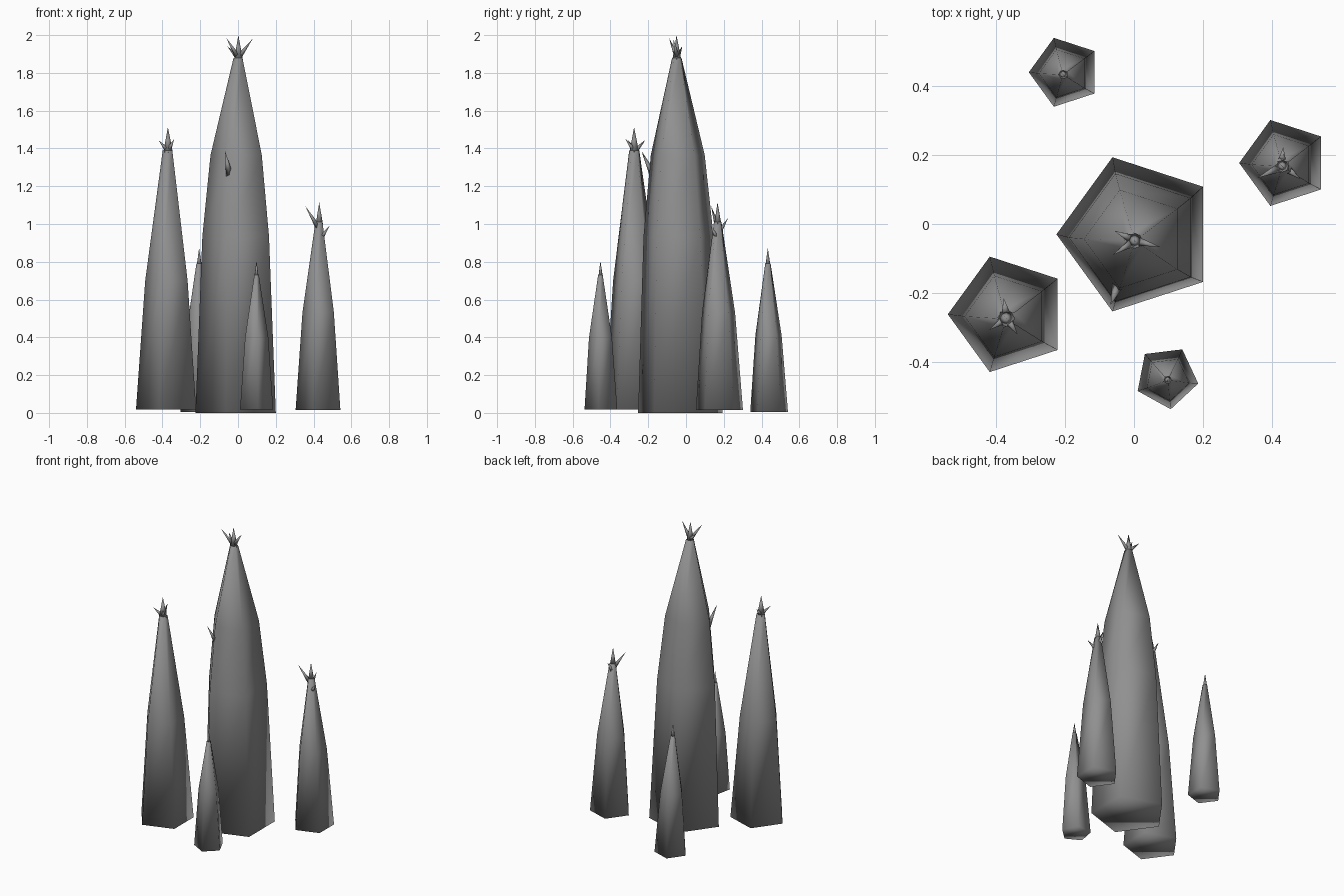
import bpy, bmesh, math
from mathutils import Vector

if "Cube" in bpy.data.objects:
    bpy.data.objects.remove(bpy.data.objects["Cube"])

# Dark grey stone
stone = bpy.data.materials.new("dark_stone")
stone.diffuse_color = (0.28, 0.28, 0.28, 1)
stone.use_nodes = True
stone.node_tree.nodes["Principled BSDF"].inputs["Base Color"].default_value = stone.diffuse_color


def finish(name, bm):
    bmesh.ops.recalc_face_normals(bm, faces=bm.faces[:])
    for f in bm.faces:
        f.smooth = True
    me = bpy.data.meshes.new(name)
    bm.to_mesh(me)
    bm.free()
    me.materials.append(stone)
    ob = bpy.data.objects.new(name, me)
    bpy.context.collection.objects.link(ob)
    return ob


def cone(name, base, tip, radius, sides):
    """Pointed cone from base to tip."""
    base, tip = Vector(base), Vector(tip)
    axis = tip - base
    bm = bmesh.new()
    bmesh.ops.create_cone(bm, cap_ends=True, segments=sides, radius1=radius,
                          radius2=0, depth=axis.length)
    bmesh.ops.translate(bm, verts=bm.verts, vec=(0, 0, axis.length / 2))
    bmesh.ops.rotate(bm, verts=bm.verts,
                     matrix=Vector((0, 0, 1)).rotation_difference(axis).to_matrix())
    bmesh.ops.translate(bm, verts=bm.verts, vec=base)
    return finish(name, bm)


def spire(name, base, tip, start_deg, rings, tip_sides=8):
    """Five-sided leaning body lofted through (z, radius) rings, plus a round tip."""
    base, tip = Vector(base), Vector(tip)

    def centre(z):
        return base.lerp(tip, (z - base.z) / (tip.z - base.z))

    bm = bmesh.new()
    loops = []
    for z, r in rings:
        c = centre(z)
        loops.append([bm.verts.new((c.x + r * math.cos(a), c.y + r * math.sin(a), z))
                      for a in (math.radians(start_deg + 72 * k) for k in range(5))])
    for lo, hi in zip(loops, loops[1:]):
        for k in range(5):
            j = (k + 1) % 5
            bm.faces.new((lo[k], lo[j], hi[j], hi[k]))
    bm.faces.new(loops[0][::-1])
    bm.faces.new(loops[-1])
    finish(name, bm)
    z, r = rings[-1]
    cone(name + "_tip", centre(z - 0.01), tip, r * 0.9, tip_sides)


def spikes(name, root, radius, tips):
    for i, t in enumerate(tips):
        cone(f"{name}_{i + 1}", root[i] if isinstance(root, list) else root, t, radius, 5)


# Spires
spire("main_spire", (0.01, -0.03, 0), (0.002, -0.05, 2.0), 180,
      [(0, 0.235), (0.935, 0.195), (1.365, 0.15), (1.88, 0.026)])
spire("left_spire", (-0.364, -0.262, 0.017), (-0.371, -0.275, 1.513), 180,
      [(0.017, 0.176), (0.70, 0.124), (1.39, 0.028)])
spire("right_spire", (0.436, 0.177, 0.015), (0.43, 0.167, 1.115), 180,
      [(0.015, 0.131), (0.53, 0.092), (1.01, 0.021)])
spire("back_spire", (-0.2, 0.44, 0.005), (-0.206, 0.433, 0.872), 180,
      [(0.005, 0.105), (0.41, 0.073), (0.79, 0.015)])
spire("front_spire", (0.095, -0.445, 0.017), (0.098, -0.453, 0.805), -11,
      [(0.017, 0.093), (0.40, 0.065), (0.73, 0.013)])

# Spikes round the tops
spikes("main_spike", (0.002, -0.048, 1.88), 0.016,
       [(-0.062, -0.09, 1.985), (0.077, -0.067, 1.98), (-0.056, -0.02, 1.94)])
spikes("left_spike", (-0.37, -0.272, 1.385), 0.016,
       [(-0.42, -0.307, 1.443), (-0.338, -0.32, 1.45), (-0.378, -0.215, 1.445)])
spikes("right_spike",
       [(0.428, 0.167, 0.975), (0.435, 0.167, 0.92), (0.428, 0.17, 0.95)], 0.016,
       [(0.356, 0.133, 1.095), (0.484, 0.13, 0.99), (0.433, 0.222, 1.03)])

# Thorn on the front of the main spire
cone("side_thorn", (-0.044, -0.172, 1.255), (-0.068, -0.235, 1.385), 0.02, 4)
